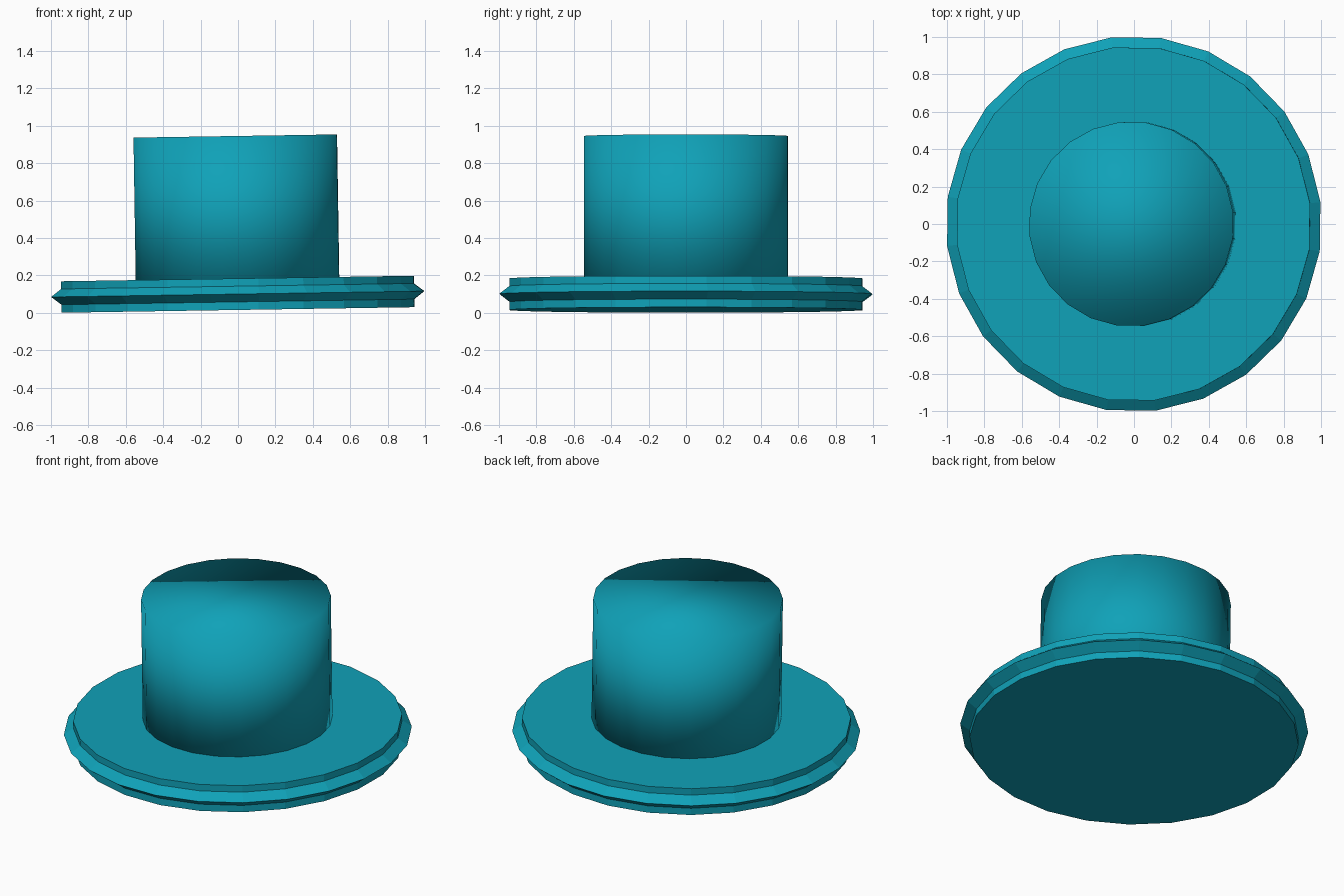
import bpy, bmesh, math
from mathutils import Matrix

if "Cube" in bpy.data.objects:
    bpy.data.objects.remove(bpy.data.objects["Cube"])

SIDES = 24
START = math.radians(6.7)      # where the first corner sits
TILT = math.radians(-0.9)      # hat leans slightly, right side up

teal = bpy.data.materials.new("teal")
teal.diffuse_color = (0.005, 0.36, 0.48, 1.0)
teal.use_nodes = True
teal.node_tree.nodes["Principled BSDF"].inputs["Base Color"].default_value = teal.diffuse_color


def stacked_rings(name, profile, smooth):
    """Closed solid of revolution from (radius, height) pairs, capped both ends."""
    bm = bmesh.new()
    rings = []
    for r, z in profile:
        rings.append([bm.verts.new((r * math.cos(START + 2 * math.pi * i / SIDES),
                                    r * math.sin(START + 2 * math.pi * i / SIDES), z))
                      for i in range(SIDES)])
    for low, high in zip(rings, rings[1:]):
        for i in range(SIDES):
            j = (i + 1) % SIDES
            bm.faces.new((low[i], low[j], high[j], high[i]))
    bm.faces.new(rings[0][::-1])
    bm.faces.new(rings[-1])
    for f in bm.faces:
        f.smooth = smooth
    bm.transform(Matrix.Translation((0, 0, 0.0155)) @ Matrix.Rotation(TILT, 4, 'Y'))
    mesh = bpy.data.meshes.new(name)
    bm.to_mesh(mesh)
    bm.free()
    mesh.materials.append(teal)
    obj = bpy.data.objects.new(name, mesh)
    bpy.context.collection.objects.link(obj)
    return obj


# Thick brim disc with a pointed ridge around its edge
stacked_rings("brim", [(0.95, 0.0), (0.95, 0.043), (1.005, 0.085),
                       (0.95, 0.127), (0.95, 0.168)], False)

# Tall crown, softly shaded over its rim, sunk into the brim
stacked_rings("crown", [(0.548, 0.09), (0.548, 0.93)], True)
